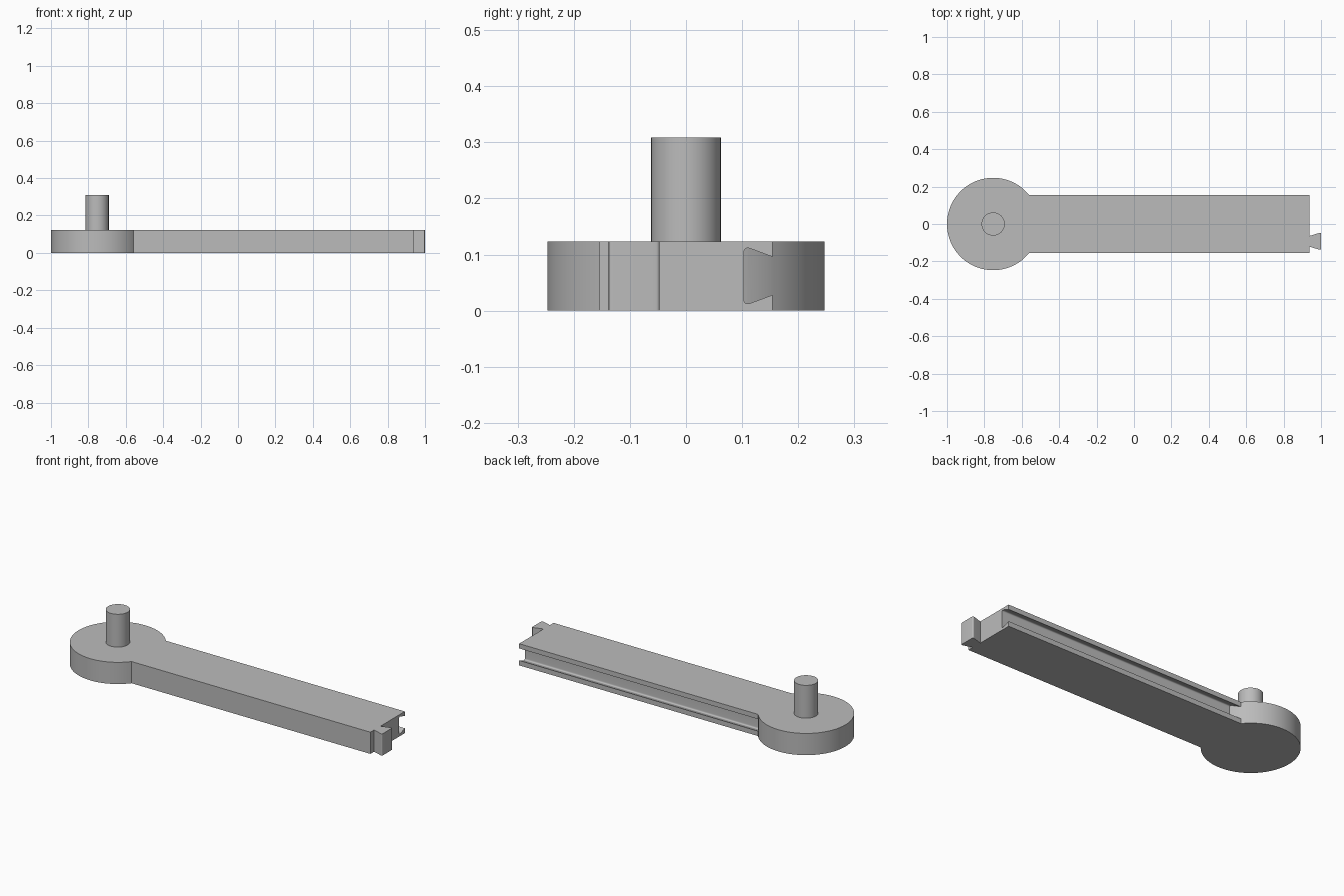
import bpy
import bmesh
from math import radians
from mathutils import Vector, Matrix

if "Cube" in bpy.data.objects:
    bpy.data.objects.remove(bpy.data.objects["Cube"], do_unlink=True)

# Main sizes
HEIGHT = 0.123
HALF_WIDTH = 0.154
DISC_X, DISC_R = -0.753, 0.247
BAR_END = 0.938

grey = bpy.data.materials.new("plain grey")
grey.use_nodes = True
colour = (0.5, 0.5, 0.5, 1)
grey.diffuse_color = colour
grey.node_tree.nodes["Principled BSDF"].inputs["Base Color"].default_value = colour


def rounded(a, corner, b, size, steps=6):
    """Points of a curve that rounds one profile corner."""
    a, corner, b = Vector(a), Vector(corner), Vector(b)
    start = corner + (a - corner).normalized() * size
    end = corner + (b - corner).normalized() * size
    ts = [i / steps for i in range(steps + 1)]
    return [start * (1 - t) ** 2 + corner * 2 * t * (1 - t) + end * t * t for t in ts]


def make_object(name, bm):
    bmesh.ops.recalc_face_normals(bm, faces=bm.faces)
    mesh = bpy.data.meshes.new(name)
    bm.to_mesh(mesh)
    bm.free()
    mesh.materials.append(grey)
    obj = bpy.data.objects.new(name, mesh)
    bpy.context.collection.objects.link(obj)
    return obj


def prism(name, points, sweep):
    """Extrude a closed 3D outline along a vector."""
    bm = bmesh.new()
    face = bm.faces.new([bm.verts.new(p) for p in points])
    new = bmesh.ops.extrude_face_region(bm, geom=[face])["geom"]
    verts = [v for v in new if isinstance(v, bmesh.types.BMVert)]
    bmesh.ops.translate(bm, verts=verts, vec=sweep)
    return make_object(name, bm)


def cylinder(name, radius, bottom, top, sides):
    bm = bmesh.new()
    place = Matrix.Translation((DISC_X, 0, (bottom + top) / 2))
    bmesh.ops.create_cone(bm, cap_ends=True, segments=sides, radius1=radius,
                          radius2=radius, depth=top - bottom, matrix=place)
    return make_object(name, bm)


def smooth(obj):
    bpy.ops.object.select_all(action="DESELECT")
    obj.select_set(True)
    bpy.context.view_layer.objects.active = obj
    bpy.ops.object.shade_smooth_by_angle(angle=radians(30))


# Arm: rectangular section with a dovetail groove along its back side
mouth_low, mouth_high = (HALF_WIDTH, 0.028), (HALF_WIDTH, 0.096)
floor_low, floor_high = (0.103, 0.009), (0.103, 0.115)
section = [(-HALF_WIDTH, 0), (HALF_WIDTH, 0), mouth_low]
section += rounded(mouth_low, floor_low, floor_high, 0.013)
section += rounded(floor_low, floor_high, mouth_high, 0.013)
section += [mouth_high, (HALF_WIDTH, HEIGHT), (-HALF_WIDTH, HEIGHT)]
arm = prism("arm", [(DISC_X, y, z) for y, z in section], (BAR_END - DISC_X, 0, 0))

# Dovetail tongue on the end of the arm
root_x = BAR_END - 0.01
root_a, root_b = (root_x, -0.118), (root_x, -0.067)
tip_a, tip_b = (1.0, -0.140), (1.0, -0.045)
outline = [root_a] + rounded(root_a, tip_a, tip_b, 0.01)
outline += rounded(tip_a, tip_b, root_b, 0.01) + [root_b]
tongue = prism("tongue", [(x, y, 0) for x, y in outline], (0, 0, HEIGHT))

# Round hub, joined with the arm and tongue into one solid
hub = cylinder("hub", DISC_R, 0, HEIGHT, 96)
for part in (hub, tongue):
    join = arm.modifiers.new("join " + part.name, "BOOLEAN")
    join.operation = "UNION"
    join.solver = "EXACT"
    join.object = part
    bpy.context.view_layer.objects.active = arm
    bpy.ops.object.modifier_apply(modifier=join.name)
    bpy.data.objects.remove(part, do_unlink=True)
smooth(arm)

# Upright pivot peg
peg = cylinder("pivot_peg", 0.062, HEIGHT, 0.309, 64)
smooth(peg)
